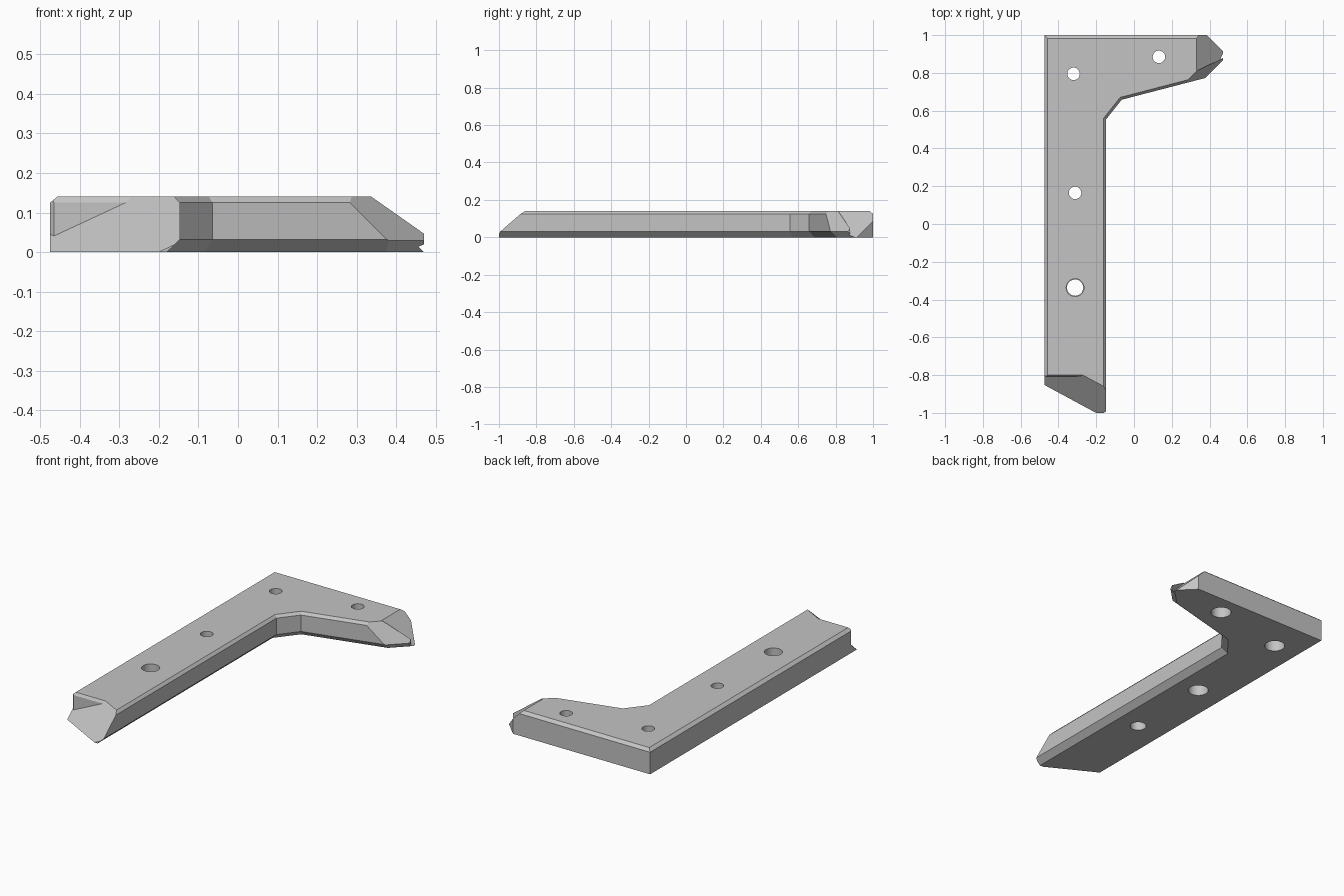
import bpy, bmesh
from mathutils import Matrix, Vector
from mathutils.geometry import intersect_line_line

cube = bpy.data.objects.get("Cube")
if cube:
    bpy.data.objects.remove(cube, do_unlink=True)

TOP = 0.14

grey = bpy.data.materials.new("plain_grey")
grey.use_nodes = True
colour = (0.55, 0.55, 0.55, 1)
grey.diffuse_color = colour
grey.node_tree.nodes["Principled BSDF"].inputs["Base Color"].default_value = colour


def make_object(name, bm):
    bmesh.ops.recalc_face_normals(bm, faces=bm.faces[:])
    mesh = bpy.data.meshes.new(name)
    bm.to_mesh(mesh)
    bm.free()
    mesh.materials.append(grey)
    obj = bpy.data.objects.new(name, mesh)
    bpy.context.scene.collection.objects.link(obj)
    return obj


def inset_outline(points, insets):
    """Move every edge of a counter-clockwise outline inwards by its own inset."""
    lines = []
    for i, p in enumerate(points):
        a, b = Vector((*p, 0)), Vector((*points[(i + 1) % len(points)], 0))
        d = (b - a).normalized()
        shift = Vector((-d.y, d.x, 0)) * insets[i]
        lines.append((a + shift, b + shift))
    return [intersect_line_line(*lines[i - 1], *lines[i])[0] for i in range(len(lines))]


# L-shaped bracket body: stacked outlines give the chamfered long edges
outline = [(-0.475, -1), (-0.147, -1), (-0.147, 0.555), (-0.065, 0.658),
           (0.47, 0.797), (0.47, 1), (-0.475, 1)]
layers = [(0, 0.033, 0), (0.032, 0, 0), (0.125, 0, 0), (TOP, 0.014, 0.018)]
bm = bmesh.new()
rings = []
for z, inner, outer in layers:
    ring = inset_outline(outline, [0, inner, inner, inner, 0, outer, outer])
    rings.append([bm.verts.new((p.x, p.y, z)) for p in ring])
for low, high in zip(rings, rings[1:]):
    for i in range(len(low)):
        j = (i + 1) % len(low)
        bm.faces.new((low[i], low[j], high[j], high[i]))
bm.faces.new(rings[0][::-1])
bm.faces.new(rings[-1])
body = make_object("angle_bracket", bm)


def subtract(cutter):
    """Cut the body, moving on to the next solver if one is unavailable."""
    cutter.hide_render = True
    mod = body.modifiers.new("cut", "BOOLEAN")
    mod.operation = "DIFFERENCE"
    mod.object = cutter
    for solver in ("EXACT", "MANIFOLD", "FLOAT"):
        mod.solver = solver
        bpy.context.view_layer.update()
        result = body.evaluated_get(bpy.context.evaluated_depsgraph_get())
        if len(result.data.polygons) > 0:
            break
    mesh = bpy.data.meshes.new_from_object(result)
    body.modifiers.remove(mod)
    body.data = mesh
    bpy.data.objects.remove(cutter, do_unlink=True)


def cut_wedge(name, low, high, planes):
    """Remove the part of a box where normal . point > offset for all planes."""
    low, high = Vector((*low, -0.1)), Vector((*high, 0.3))
    bm = bmesh.new()
    bmesh.ops.create_cube(bm, size=1, matrix=Matrix.Translation((low + high) / 2)
                          @ Matrix.Diagonal((*(high - low), 1)))
    for normal, offset in planes:
        n = Vector(normal)
        bmesh.ops.bisect_plane(bm, geom=bm.verts[:] + bm.edges[:] + bm.faces[:],
                               plane_co=n * (offset / n.length_squared),
                               plane_no=n.normalized(), clear_inner=True)
        bmesh.ops.holes_fill(bm, edges=bm.edges[:], sides=0)
    subtract(make_object(name, bm))


# Short arm tip: slanted front corner, undercut, sloped end and back corner
tip = ((0.1, 0.5), (0.6, 1.1))
cut_wedge("tip_corner_cutter", *tip, [((1, -1, 0.74), -0.373)])
cut_wedge("tip_undercut_cutter", *tip, [((1, -1, -1.2), -0.431)])
cut_wedge("tip_slope_cutter", *tip, [((1, 0, 1), 0.47), ((-0.48, 1, 0), 0.652)])
cut_wedge("tip_back_cutter", *tip, [((1, 1, 0), 1.385)])

# Long arm foot: skewed slope that stops at a small upright step
foot = ((-0.6, -1.2), (0, -0.6))
slope = ((-0.54, -1, 1.16), 0.865 + 0.54 * 0.15 + 1.16 * TOP)
cut_wedge("foot_slope_cutter", *foot, [slope, ((0, -1, 0), 0.81)])
cut_wedge("foot_step_bevel_cutter", *foot, [slope, ((0, -1, 0.67), 0.894)])
cut_wedge("foot_corner_cutter", *foot, [slope, ((-1, -1, 0), 1.275)])


# Screw holes
def cut_hole(x, y, z_low, z_high, radius):
    bm = bmesh.new()
    bmesh.ops.create_cone(bm, cap_ends=True, segments=32, radius1=radius,
                          radius2=radius, depth=z_high - z_low)
    bmesh.ops.translate(bm, verts=bm.verts[:], vec=(x, y, (z_low + z_high) / 2))
    subtract(make_object("hole_cutter", bm))


for x, y in ((-0.32, 0.795), (0.132, 0.885), (-0.312, 0.165)):
    cut_hole(x, y, -0.1, 0.3, 0.033)
    cut_hole(x, y, -0.1, 0.08, 0.054)
cut_hole(-0.312, -0.337, -0.1, 0.3, 0.043)
cut_hole(-0.312, -0.337, 0.09, 0.3, 0.047)

# Crisp flats, smooth hole walls
bpy.ops.object.select_all(action="DESELECT")
body.select_set(True)
bpy.context.view_layer.objects.active = body
bpy.ops.object.shade_smooth_by_angle(angle=0.35)
